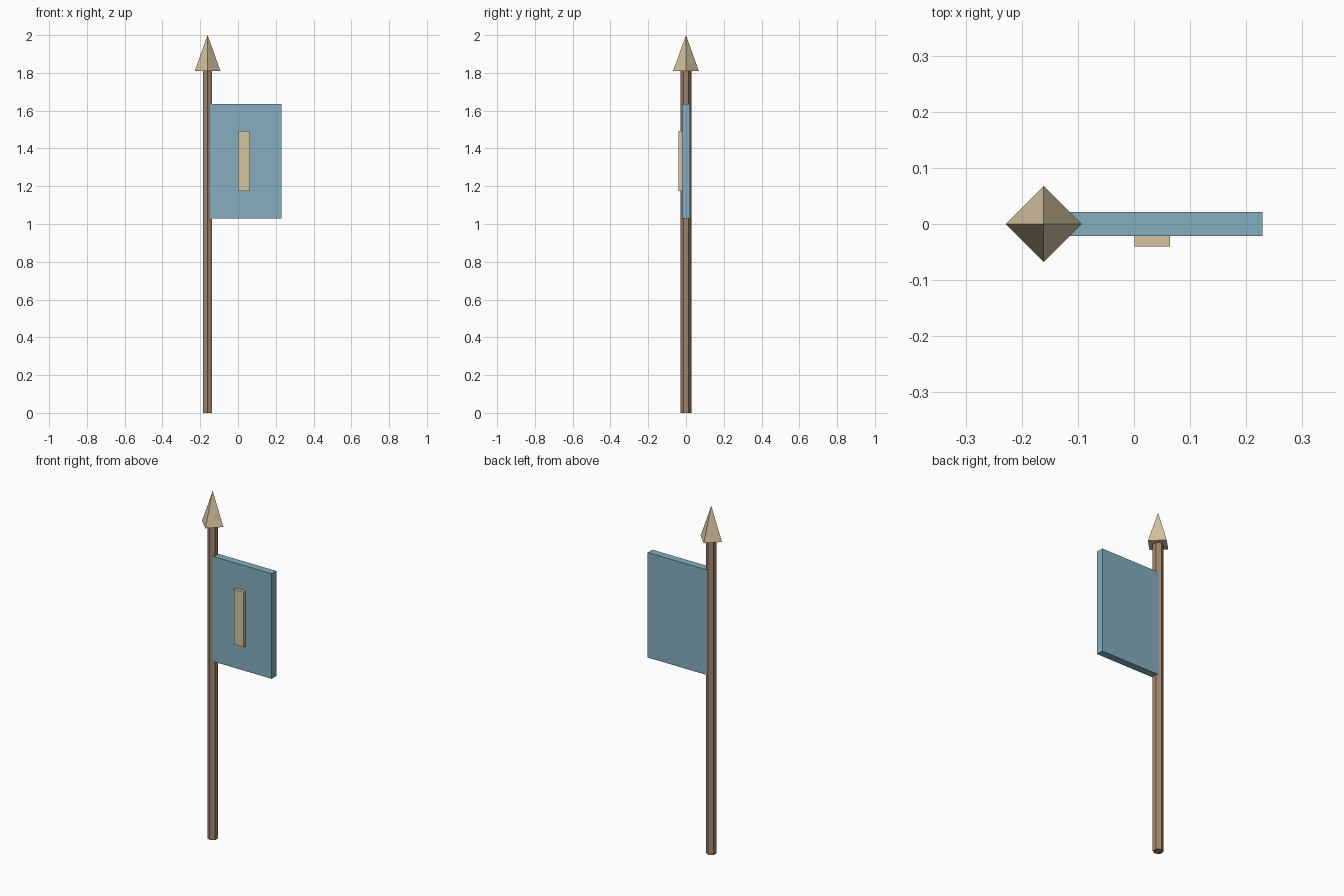
import bpy

cube = bpy.data.objects.get("Cube")
if cube:
    bpy.data.objects.remove(cube, do_unlink=True)


def linear(c):
    c /= 255
    return c / 12.92 if c <= 0.04045 else ((c + 0.055) / 1.055) ** 2.4


def material(name, rgb):
    m = bpy.data.materials.new(name)
    m.use_nodes = True
    colour = (*[linear(c) for c in rgb], 1)
    m.diffuse_color = colour
    bsdf = next(n for n in m.node_tree.nodes if n.type == "BSDF_PRINCIPLED")
    bsdf.inputs["Base Color"].default_value = colour
    return m


wood = material("brown wood", (164, 132, 107))
tan = material("pale tan", (213, 195, 159))
blue = material("dusty blue", (132, 174, 192))


def finish(name, mat):
    ob = bpy.context.object
    ob.name = ob.data.name = name
    ob.data.materials.append(mat)
    return ob


def spike(name, sides, r1, r2, z0, z1, mat):
    bpy.ops.mesh.primitive_cone_add(vertices=sides, radius1=r1, radius2=r2, depth=z1 - z0,
                                    location=(POLE_X, 0, (z0 + z1) / 2))
    return finish(name, mat)


def box(name, lo, hi, mat):
    bpy.ops.mesh.primitive_cube_add(size=1, location=[(a + b) / 2 for a, b in zip(lo, hi)])
    bpy.context.object.scale = [b - a for a, b in zip(lo, hi)]
    bpy.ops.object.transform_apply(location=False, rotation=False, scale=True)
    return finish(name, mat)


POLE_X = -0.161

# Six-sided pole with a four-sided point
spike("pole", 6, 0.028, 0.028, 0, 1.81, wood)
spike("pole_tip", 4, 0.068, 0, 1.81, 2, tan)

# Stiff banner and the raised bar on its front
box("banner", (-0.147, -0.021, 1.03), (0.229, 0.021, 1.635), blue)
box("banner_bar", (0.001, -0.04, 1.175), (0.064, -0.02, 1.492), tan)
